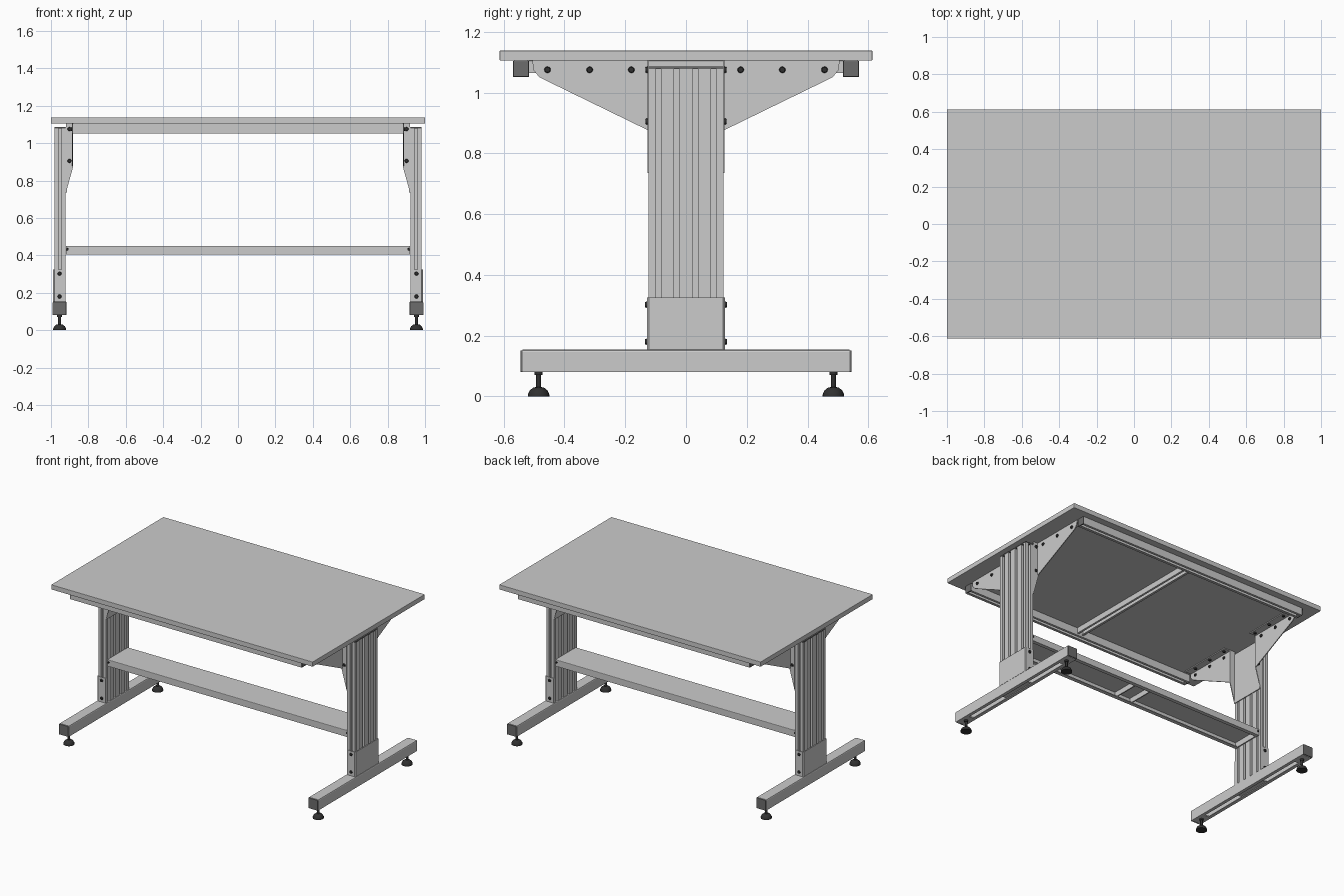
import bpy, bmesh, math
from mathutils import Matrix, Vector

if "Cube" in bpy.data.objects:
    bpy.data.objects.remove(bpy.data.objects["Cube"])


def material(name, v):
    m = bpy.data.materials.new(name)
    m.diffuse_color = (v, v, v, 1)
    m.use_nodes = True
    m.node_tree.nodes["Principled BSDF"].inputs["Base Color"].default_value = m.diffuse_color
    return m


BLACK = material("black_rubber", 0.03)
DARK = material("dark_plastic", 0.15)


def finish(name, bm, mat=None, bevel=0, smooth=False):
    bmesh.ops.recalc_face_normals(bm, faces=bm.faces)
    if bevel:
        bmesh.ops.bevel(bm, geom=bm.edges[:], offset=bevel, segments=2,
                        profile=0.5, affect='EDGES')
    me = bpy.data.meshes.new(name)
    bm.to_mesh(me)
    bm.free()
    ob = bpy.data.objects.new(name, me)
    bpy.context.collection.objects.link(ob)
    if mat:
        me.materials.append(mat)
    if smooth:
        bpy.ops.object.select_all(action='DESELECT')
        ob.select_set(True)
        bpy.context.view_layer.objects.active = ob
        bpy.ops.object.shade_smooth_by_angle(angle=math.radians(35))
    return ob


def prism(name, pts, axis, a, b, mat=None, bevel=0):
    """Extrude a 2D profile along an axis from a to b."""
    put = {'x': lambda p, d: (d, p[0], p[1]),
           'y': lambda p, d: (p[0], d, p[1]),
           'z': lambda p, d: (p[0], p[1], d)}[axis]
    bm = bmesh.new()
    lo = [bm.verts.new(put(p, a)) for p in pts]
    hi = [bm.verts.new(put(p, b)) for p in pts]
    bm.faces.new(lo)
    bm.faces.new(hi)
    for i in range(len(pts)):
        j = (i + 1) % len(pts)
        bm.faces.new((lo[i], lo[j], hi[j], hi[i]))
    return finish(name, bm, mat, bevel)


def box(name, x, y, z, mat=None, bevel=0):
    pts = [(x[0], y[0]), (x[1], y[0]), (x[1], y[1]), (x[0], y[1])]
    return prism(name, pts, 'z', z[0], z[1], mat, bevel)


def bolt(name, loc, axis, r=0.011, h=0.008):
    bm = bmesh.new()
    rot = Vector((0, 0, 1)).rotation_difference(Vector(axis)).to_matrix().to_4x4()
    bmesh.ops.create_cone(bm, cap_ends=True, segments=12, radius1=r, radius2=r * 0.75,
                          depth=h, matrix=Matrix.Translation(loc) @ rot)
    finish(name, bm, BLACK, 0, True)


def lathe(name, profile, x, y, mat):
    bm = bmesh.new()
    vs = [bm.verts.new((x + r, y, z)) for r, z in profile]
    es = [bm.edges.new(e) for e in zip(vs, vs[1:])]
    bmesh.ops.spin(bm, geom=vs + es, cent=(x, y, 0), axis=(0, 0, 1),
                   angle=math.tau, steps=24, use_merge=True)
    bmesh.ops.remove_doubles(bm, verts=bm.verts, dist=1e-5)
    finish(name, bm, mat, 0, True)


def channel(c, w, z0, z1, t, lip, r=0.004):
    """Downward-open C profile with inward lips and eased top corners."""
    half = [(w - r, z1), (w - r * .3, z1 - r * .3), (w, z1 - r), (w, z0), (w - lip, z0),
            (w - lip, z0 + t), (w - t, z0 + t), (w - t, z1 - t)]
    return [(c + u, z) for u, z in half] + [(c - u, z) for u, z in reversed(half)]


def grooved_column(cx, hx, hy):
    """Aluminium extrusion: four slots on each broad face, one on each edge."""
    g, d = 0.009, 0.018
    side = [(hx, -hy)]
    for y in (-0.092, -0.031, 0.031, 0.092):
        side += [(hx, y - g), (hx - d, y - g), (hx - d, y + g), (hx, y + g)]
    side += [(hx, hy), (g, hy), (g, hy - d), (-g, hy - d), (-g, hy)]
    return [(cx + x, y) for x, y in side + [(-x, -y) for x, y in side]]


# Worktop
box("worktop", (-1, 1), (-0.613, 0.613), (1.105, 1.138), None, 0.002)

# Long rails under the top, with end caps
for s, side in ((-1, "front"), (1, "back")):
    prism(side + "_top_rail", channel(s * 0.543, 0.026, 1.052, 1.105, 0.005, 0.016),
          'x', -0.882, 0.882)
    for e in (-1, 1):
        box(side + "_rail_cap", sorted((e * 0.88, e * 0.888)),
            (s * 0.543 - 0.026, s * 0.543 + 0.026), (1.052, 1.104), DARK, 0.002)

# Middle crossbar
prism("middle_crossbar", channel(0, 0.026, 1.065, 1.105, 0.005, 0.014), 'y', -0.518, 0.518)

# Lower beam: open tray between the columns
prism("lower_beam", channel(0, 0.112, 0.405, 0.45, 0.005, 0.026), 'x', -0.92, 0.92)
for x in (-0.06, 0.06):
    box("beam_rib", (x - 0.004, x + 0.004), (-0.107, 0.107), (0.41, 0.445))

for s, side in ((-1, "left"), (1, "right")):
    def X(a, b):
        return sorted((s * a, s * b))

    # Column and its cap
    prism(side + "_column", grooved_column(s * 0.952, 0.03, 0.124), 'z', 0.15, 1.078)
    box(side + "_column_cap", X(0.922, 0.982), (-0.124, 0.124), (1.078, 1.086), DARK)

    # Sleeve wrapping the column bottom
    sleeve = [(s * x, y) for x, y in (
        (0.924, -0.128), (0.982, -0.128), (0.988, -0.122), (0.988, 0.122),
        (0.982, 0.128), (0.924, 0.128), (0.924, 0.124), (0.983, 0.124),
        (0.983, -0.124), (0.924, -0.124))]
    prism(side + "_column_sleeve", sleeve, 'z', 0.154, 0.325)

    # Foot beam, caps and underside plates
    prism(side + "_foot", channel(s * 0.954, 0.037, 0.08, 0.154, 0.005, 0.022, 0.007),
          'y', -0.538, 0.538)
    box(side + "_foot_plate", X(0.925, 0.983), (-0.12, 0.12), (0.085, 0.093))
    for f in (-1, 1):
        y = f * 0.541
        box(side + "_foot_cap", X(0.918, 0.99), (y - 0.004, y + 0.004), (0.08, 0.152), DARK, 0.003)
        box(side + "_leveller_plate", X(0.925, 0.983),
            (f * 0.485 - 0.05, f * 0.485 + 0.05), (0.08, 0.088))
        # Levelling foot
        lathe(side + "_levelling_foot", [
            (0, 0), (0.035, 0), (0.035, 0.007), (0.029, 0.02), (0.018, 0.029), (0.008, 0.031),
            (0.008, 0.07), (0.013, 0.07), (0.013, 0.08), (0, 0.08)],
            s * 0.954, f * 0.485, BLACK)

        # Folded support bracket: wing, cheek and top flange
        wing = [(0.123, 1.105), (0.505, 1.105), (0.503, 1.075), (0.482, 1.05), (0.123, 0.875)]
        prism(side + "_bracket_wing", [(f * a, z) for a, z in wing], 'x', s * 0.881, s * 0.887)
        cheek = [(0.881, 1.105), (0.92, 1.105), (0.92, 0.735), (0.881, 0.875)]
        prism(side + "_bracket_cheek", [(s * a, z) for a, z in cheek], 'y', f * 0.121, f * 0.127)
        box(side + "_bracket_flange", X(0.835, 0.882), sorted((f * 0.123, f * 0.5)),
            (1.099, 1.105))

        # Bolts
        for y in (0.18, 0.317, 0.456):
            bolt("wing_bolt_outer", (s * 0.89, f * y, 1.075), (s, 0, 0))
            bolt("wing_bolt_inner", (s * 0.878, f * y, 1.075), (-s, 0, 0))
            bolt("flange_bolt", (s * 0.855, f * (y - 0.03), 1.096), (0, 0, -1))
        for z in (0.905, 1.075):
            bolt("cheek_bolt", (s * 0.901, f * 0.13, z), (0, f, 0))
        for z in (0.18, 0.302):
            bolt("sleeve_bolt", (s * 0.954, f * 0.131, z), (0, f, 0))
        bolt("beam_bolt", (s * 0.912, f * 0.113, 0.432), (0, f, 0), 0.007)

    # Bracket back plate against the column, and beam end plate
    box(side + "_bracket_back", X(0.915, 0.921), (-0.123, 0.123), (0.735, 1.085))
    box(side + "_beam_end_plate", X(0.912, 0.92), (-0.107, 0.107), (0.407, 0.446))
